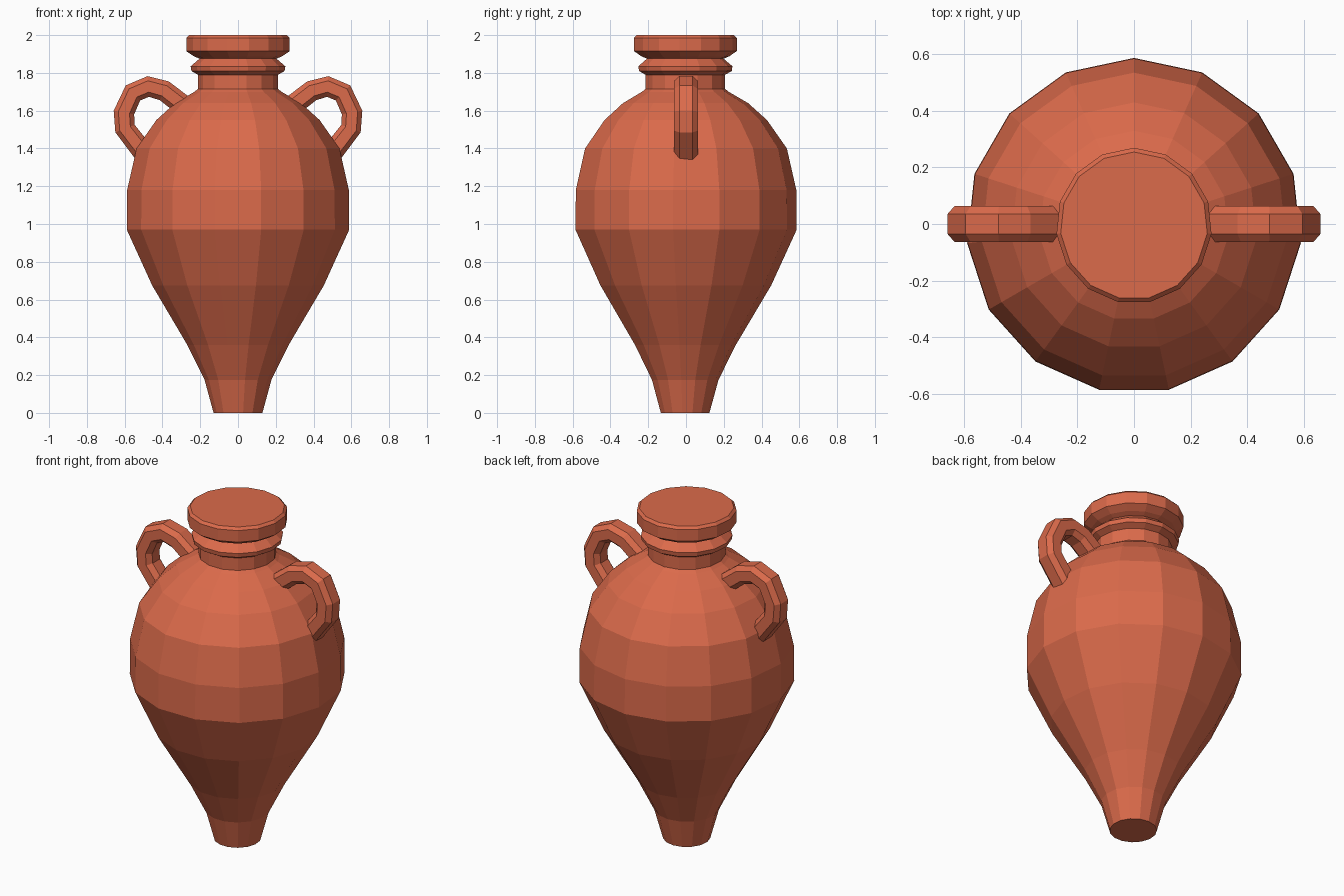
import bpy, bmesh, math
from mathutils import Vector

if "Cube" in bpy.data.objects:
    bpy.data.objects.remove(bpy.data.objects["Cube"])

clay = bpy.data.materials.new("terracotta")
clay.diffuse_color = (0.71, 0.145, 0.07, 1)
clay.use_nodes = True
clay.node_tree.nodes["Principled BSDF"].inputs["Base Color"].default_value = clay.diffuse_color


def skin_rings(name, rings):
    """Join equal-length rings of points into a closed, flat-faced skin."""
    bm = bmesh.new()
    loops = [[bm.verts.new(p) for p in ring] for ring in rings]
    n = len(loops[0])
    for a, b in zip(loops, loops[1:]):
        for i in range(n):
            j = (i + 1) % n
            bm.faces.new((a[i], a[j], b[j], b[i]))
    bm.faces.new(loops[0][::-1])
    bm.faces.new(loops[-1])
    bmesh.ops.recalc_face_normals(bm, faces=bm.faces)
    mesh = bpy.data.meshes.new(name)
    bm.to_mesh(mesh)
    bm.free()
    mesh.materials.append(clay)
    obj = bpy.data.objects.new(name, mesh)
    bpy.context.collection.objects.link(obj)
    return obj


# Jar body, neck, collar and rim: 15-sided lathe, one corner facing +y
SIDES, Y_OFF = 15, -0.006
profile = [(0.13, 0), (0.178, 0.175), (0.27, 0.36), (0.457, 0.675),
           (0.592, 0.97), (0.59, 1.18), (0.54, 1.40), (0.435, 1.55),
           (0.335, 1.64), (0.232, 1.70), (0.213, 1.715), (0.213, 1.79),
           (0.248, 1.81), (0.252, 1.835), (0.205, 1.875), (0.235, 1.888),
           (0.275, 1.915), (0.275, 1.985), (0.26, 2.0)]
body = []
for r, z in profile:
    angles = [math.pi / 2 + math.tau * i / SIDES for i in range(SIDES)]
    body.append([(r * math.cos(a), r * math.sin(a) + Y_OFF, z) for a in angles])
skin_rings("jar_body", body)

# Loop handles: octagonal section swept along a curved path, one per side
path = [(0.28, 1.62), (0.39, 1.705), (0.475, 1.728), (0.556, 1.694),
        (0.604, 1.59), (0.598, 1.505), (0.49, 1.365)]
pts = [Vector((x, 0, z)) for x, z in path]
section = [(0.055, 0.035), (0.03, 0.063), (-0.03, 0.063), (-0.055, 0.035),
           (-0.055, -0.035), (-0.03, -0.063), (0.03, -0.063), (0.055, -0.035)]
for side, name in ((1, "right_handle"), (-1, "left_handle")):
    rings = []
    for i, p in enumerate(pts):
        d_in = (p - pts[max(i - 1, 0)]).normalized()
        d_out = (pts[min(i + 1, len(pts) - 1)] - p).normalized()
        t = (d_in + d_out).normalized()
        out = Vector((-t.z, 0, t.x))
        rings.append([(side * (p.x + u * out.x), v, p.z + u * out.z)
                      for u, v in section])
    skin_rings(name, rings)
